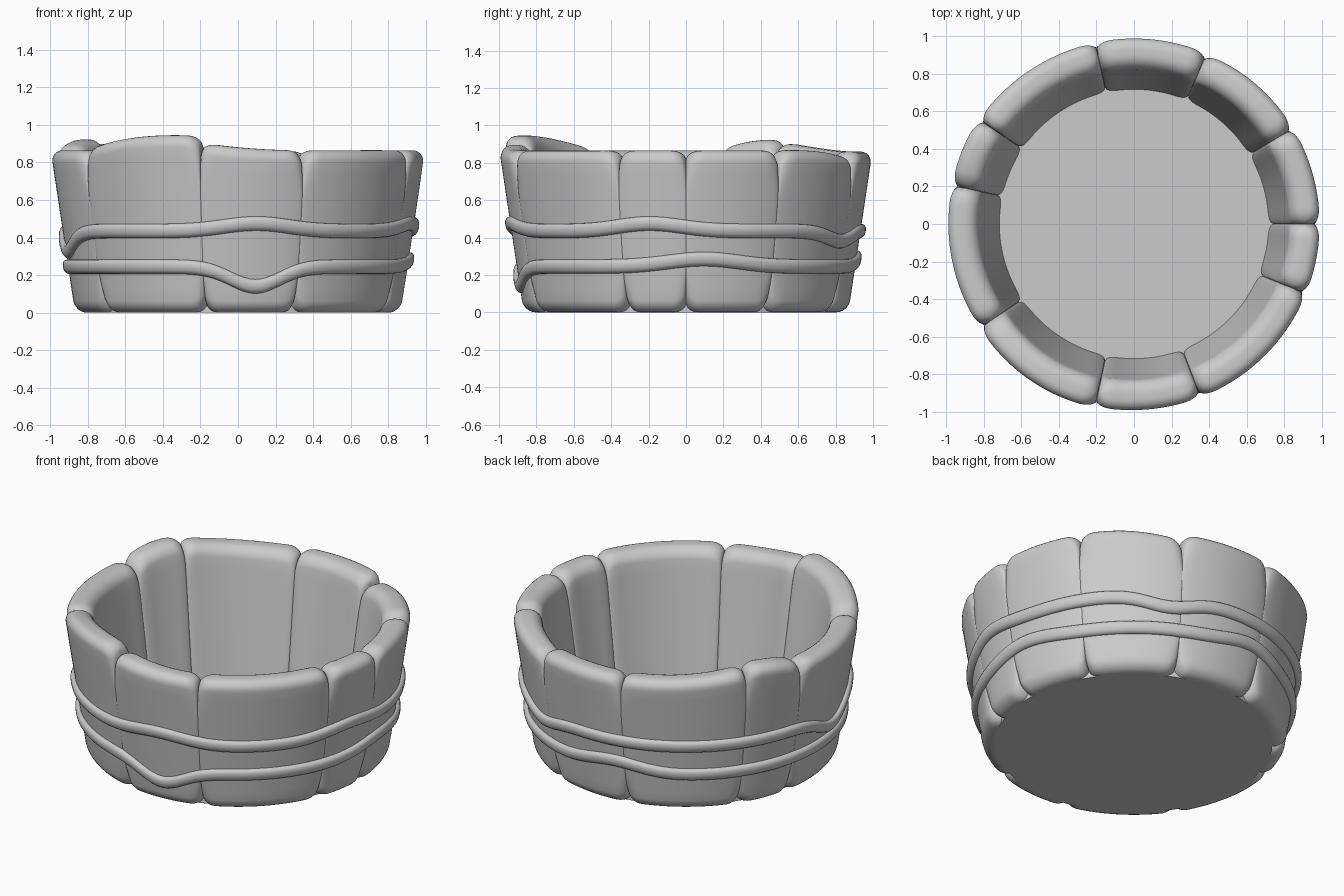
import bpy, bmesh, math

if "Cube" in bpy.data.objects:
    bpy.data.objects.remove(bpy.data.objects["Cube"])

# Stave seams (degrees) and rim height at start / middle / end of each stave
SEAMS = [0, 31, 67, 102, 146, 168, 214, 258, 291, 338, 360]
TOPS = [(.865, .865, .865), (.865, .86, .82), (.86, .86, .86), (.86, .87, .91),
        (.92, .915, .87), (.865, .865, .865), (.87, .935, .94), (.905, .875, .865),
        (.865, .865, .865), (.865, .865, .865)]


def outer(z):
    return 0.868 + 0.15 * z


def inner(z):
    return 0.705 + 0.15 * z


def loft(name, rings):
    """Closed tube through closed rings of points."""
    bm = bmesh.new()
    loops = [[bm.verts.new(p) for p in r] for r in rings]
    n, m = len(loops), len(loops[0])
    for i in range(n):
        a, b = loops[i], loops[(i + 1) % n]
        for j in range(m):
            k = (j + 1) % m
            bm.faces.new((a[j], b[j], b[k], a[k]))
    return finish(name, bm)


def finish(name, bm):
    bmesh.ops.recalc_face_normals(bm, faces=bm.faces)
    me = bpy.data.meshes.new(name)
    bm.to_mesh(me)
    bm.free()
    ob = bpy.data.objects.new(name, me)
    bpy.context.collection.objects.link(ob)
    bpy.context.view_layer.objects.active = ob
    ob.select_set(True)
    bpy.ops.object.shade_smooth_by_angle(angle=math.radians(50))
    ob.select_set(False)
    return ob


def section(angle, top, pinch):
    """Rounded stave cross-section, pinched near a seam."""
    z0, z1, c = pinch * 0.9, top - pinch * 0.9, 0.065
    pts = []

    def corner(side, zc, start):
        for i in range(7):
            t = math.radians(start + 15 * i)
            pts.append((side, c * math.cos(t), zc + c * math.sin(t)))

    def wall(side, za, zb):
        for i in range(1, 12):
            pts.append((side, c * side, za + (zb - za) * i / 12))

    corner(1, z0 + c, -90)
    wall(1, z0 + c, z1 - c)
    corner(1, z1 - c, 0)
    corner(-1, z1 - c, 90)
    wall(-1, z1 - c, z0 + c)
    corner(-1, z0 + c, 180)
    ring = []
    for side, dr, z in pts:
        end = min(z - z0, z1 - z)
        w = 0.1 + 0.9 * math.exp(-(end / 0.1) ** 2)
        if side > 0:
            r = outer(z) - c + dr - pinch * w * 0.8
        else:
            r = inner(z) + c + dr + pinch * max(w * 0.6, 0.3)
        ring.append((r * math.cos(angle), r * math.sin(angle), z))
    return ring


# Wall of ten staves
rings = []
N = 28
for (a, b), (ta, tm, tb) in zip(zip(SEAMS, SEAMS[1:]), TOPS):
    for i in range(N):
        s = 0.5 - 0.5 * math.cos(math.pi * i / N)
        ang = math.radians(a + (b - a) * s)
        top = ta * (1 - s) * (1 - 2 * s) + tm * 4 * s * (1 - s) + tb * s * (2 * s - 1)
        if i == 0:
            top = min(top, .9)
        d = min(s, 1 - s) * math.radians(b - a) * 0.95
        x = max(0, 1 - d / 0.085)
        pinch = 0.055 * (1 - math.sqrt(1 - x * x))
        rings.append(section(ang, top, pinch))
loft("stave_wall", rings)


# Wavy bands: base height plus bumps (centre angle, width, height)
def band(name, base, bumps):
    rings = []
    for i in range(180):
        deg = i * 2
        zc = base
        for c, w, h in bumps:
            d = (deg - c + 180) % 360 - 180
            zc += h * math.exp(-(d / w) ** 2)
        ring = []
        for j in range(16):
            t = 2 * math.pi * j / 16
            z = zc + 0.038 * math.copysign(abs(math.sin(t)) ** 0.8, math.sin(t))
            r = outer(zc) + 0.15 * (z - zc) + 0.028 * math.cos(t)
            a = math.radians(deg)
            ring.append((r * math.cos(a), r * math.sin(a), z))
        rings.append(ring)
    return loft(name, rings)


band("upper_band", 0.435, [(276, 15, .04), (348, 15, .04), (63, 12, -.055), (190, 13, -.11)])
band("lower_band", 0.245, [(276, 12, -.105), (6, 17, .04), (98, 15, .05)])

# Floor disc
bm = bmesh.new()
bmesh.ops.create_cone(bm, cap_ends=True, segments=96, radius1=0.795, radius2=0.795, depth=0.08)
bmesh.ops.translate(bm, verts=bm.verts, vec=(0, 0, 0.04))
finish("floor", bm)
